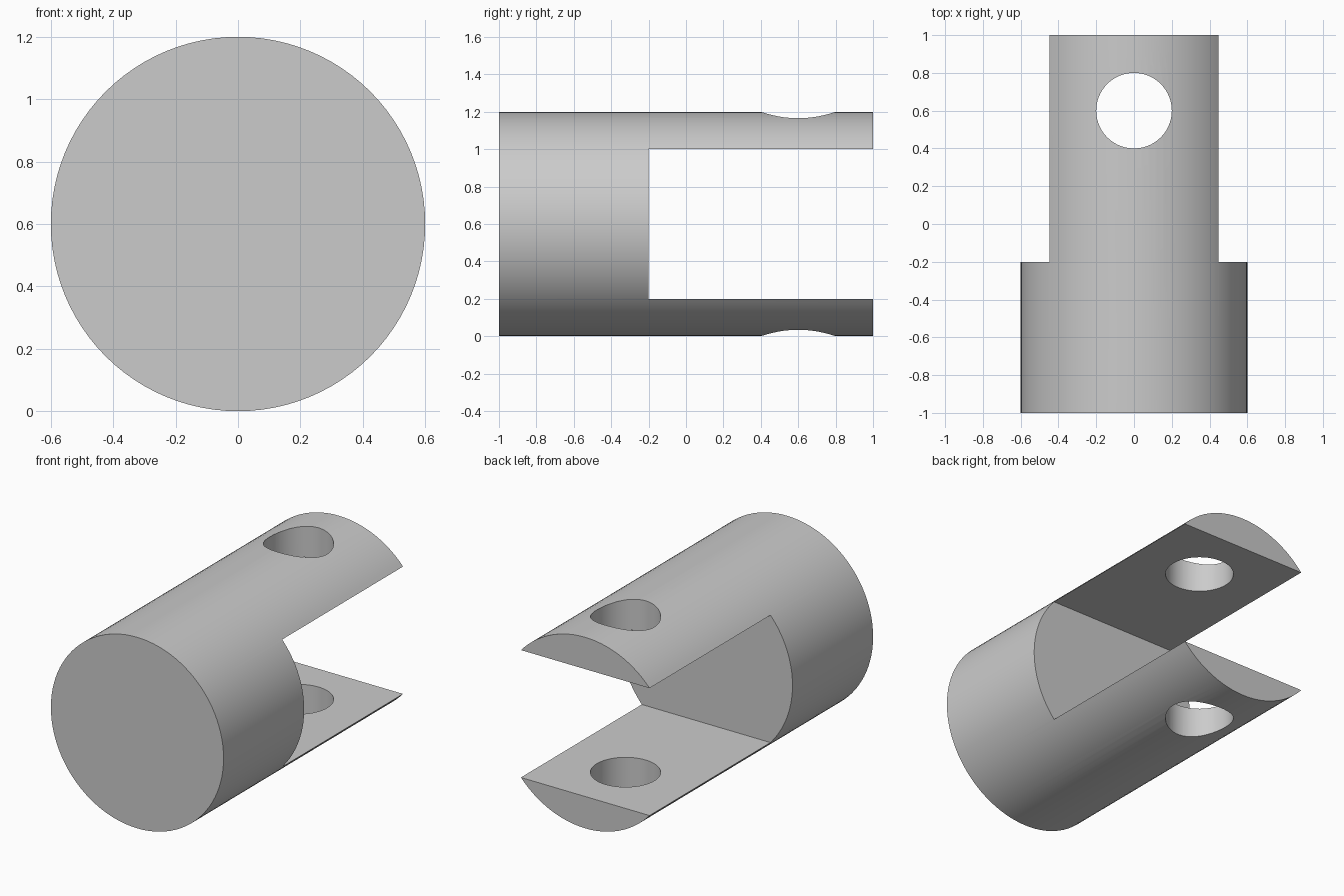
import bpy
import math

RADIUS = 0.6
cube = bpy.data.objects.get("Cube")
if cube:
    bpy.data.objects.remove(cube, do_unlink=True)

# Plain grey metal
grey = bpy.data.materials.new("grey_metal")
grey.use_nodes = True
colour = (0.6, 0.6, 0.6, 1)
grey.diffuse_color = colour
grey.node_tree.nodes["Principled BSDF"].inputs["Base Color"].default_value = colour


def cylinder(name, radius, depth, location, rotation=(0, 0, 0)):
    bpy.ops.mesh.primitive_cylinder_add(vertices=96, radius=radius, depth=depth,
                                        location=location, rotation=rotation)
    obj = bpy.context.object
    obj.name = name
    obj.data.materials.append(grey)
    return obj


def cut(target, cutter):
    """Subtract the cutter from the target, then remove it."""
    cutter.hide_render = True
    mod = target.modifiers.new("cut", "BOOLEAN")
    mod.operation = "DIFFERENCE"
    mod.solver = "EXACT"
    mod.object = cutter
    bpy.context.view_layer.objects.active = target
    bpy.ops.object.modifier_apply(modifier=mod.name)
    bpy.data.objects.remove(cutter, do_unlink=True)


# Round rod lying along y
clevis = cylinder("fork_end", RADIUS, 2, (0, 0, RADIUS), (math.pi / 2, 0, 0))

# Slot between the two prongs, open at the back
bpy.ops.mesh.primitive_cube_add(size=1, location=(0, 0.8, RADIUS))
slot = bpy.context.object
slot.name = "slot_cutter"
slot.scale = (2, 2, 0.8)
slot.data.materials.append(grey)
cut(clevis, slot)

# Pin hole through both prongs
cut(clevis, cylinder("pin_hole_cutter", 0.2, 2, (0, 0.6, RADIUS)))

# Smooth curved walls with crisp edges
bpy.ops.object.select_all(action="DESELECT")
clevis.select_set(True)
bpy.context.view_layer.objects.active = clevis
bpy.ops.object.shade_smooth_by_angle(angle=math.radians(30))
